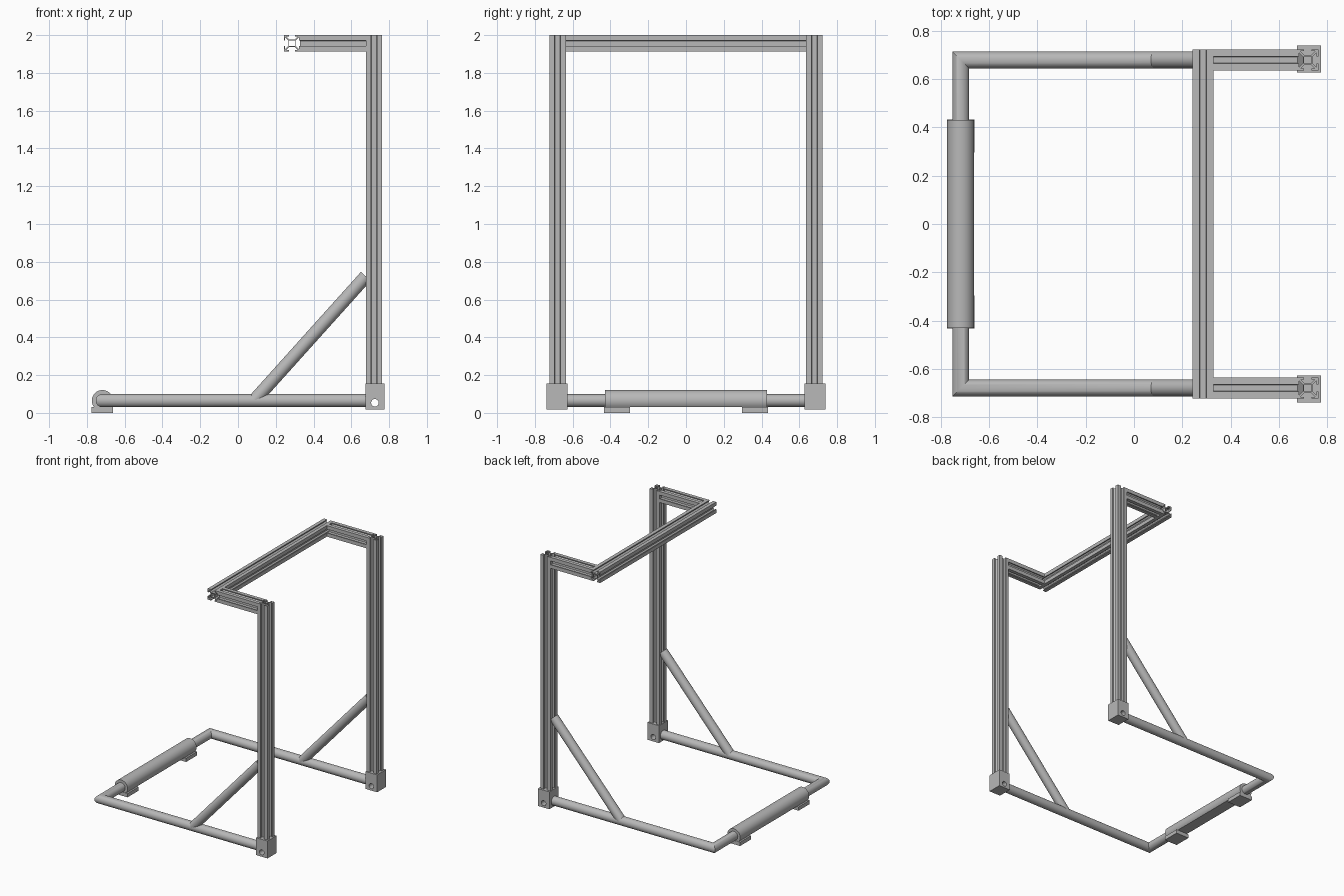
import bpy, bmesh
from math import sin, cos, pi, radians
from mathutils import Vector

if "Cube" in bpy.data.objects:
    bpy.data.objects.remove(bpy.data.objects["Cube"])

GREY = (0.48, 0.48, 0.48, 1)
steel = bpy.data.materials.new("grey metal")
steel.use_nodes = True
steel.diffuse_color = GREY
steel.node_tree.nodes["Principled BSDF"].inputs["Base Color"].default_value = GREY

AXES = {"X": (radians(90), 0, radians(90)), "Y": (radians(90), 0, 0), "Z": (0, 0, 0)}


def finish(ob):
    """Clean the mesh, shade it and give it the metal colour."""
    bm = bmesh.new()
    bm.from_mesh(ob.data)
    bmesh.ops.remove_doubles(bm, verts=bm.verts, dist=0.0001)
    bmesh.ops.recalc_face_normals(bm, faces=bm.faces)
    bm.to_mesh(ob.data)
    bm.free()
    ob.data.materials.clear()
    ob.data.materials.append(steel)
    bpy.ops.object.select_all(action="DESELECT")
    ob.select_set(True)
    bpy.context.view_layer.objects.active = ob
    bpy.ops.object.shade_smooth_by_angle(angle=radians(35))
    return ob


def prism(name, loops, centre, length, axis):
    """Extrude a closed profile (further loops are holes) along an axis."""
    cu = bpy.data.curves.new(name, "CURVE")
    cu.dimensions, cu.fill_mode, cu.extrude = "2D", "BOTH", length / 2
    for loop in loops:
        sp = cu.splines.new("POLY")
        sp.points.add(len(loop) - 1)
        for p, (x, y) in zip(sp.points, loop):
            p.co = (x, y, 0, 1)
        sp.use_cyclic_u = True
    ob = bpy.data.objects.new(name, cu)
    bpy.context.collection.objects.link(ob)
    ob.location, ob.rotation_euler = centre, AXES[axis]
    bpy.ops.object.select_all(action="DESELECT")
    ob.select_set(True)
    bpy.context.view_layer.objects.active = ob
    bpy.ops.object.convert(target="MESH")
    return finish(bpy.context.view_layer.objects.active)


def rect(w, h):
    return [(-w / 2, -h / 2), (w / 2, -h / 2), (w / 2, h / 2), (-w / 2, h / 2)]


def circle(r, n, cx=0, cy=0):
    return [(cx + r * cos(2 * pi * i / n), cy + r * sin(2 * pi * i / n)) for i in range(n)]


# Slotted rail profile: one quarter turned four times, with a square bore
H, SLOT, LIP, CORE = 0.0435, 0.015, 0.036, 0.019
half = [(CORE, 0.013), (LIP, 0.03), (LIP, SLOT), (H, SLOT)]
quarter = half + [(H, H)] + [(y, x) for x, y in reversed(half)]
outline = []
for turn in range(4):
    outline += quarter
    quarter = [(-y, x) for x, y in quarter]
RAIL = [outline, rect(0.03, 0.03)]

SIDE, POST_X, BEAM_X, TUBE_Z, TUBE_R = 0.68, 0.72, 0.286, 0.065, 0.035
TOP = 2 - H
FRONT_X = -0.718

for side, s in (("left", 1), ("right", -1)):
    y = s * SIDE
    prism(side + "_post", RAIL, (POST_X, y, 1.075), 1.85, "Z")
    prism(side + "_top_arm", RAIL, ((BEAM_X + POST_X) / 2, y, TOP), POST_X - BEAM_X - 2 * H, "X")
    # Corner block with a bolt hole through it
    prism(side + "_corner_block", [rect(0.1, 0.137), circle(0.02, 24, 0, -0.034)],
          (0.725, s * 0.683, 0.0875), 0.112, "Y")
    # Diagonal brace
    a, b = Vector((0.088, y, 0.068)), Vector((0.677, y, 0.723))
    bpy.ops.mesh.primitive_cylinder_add(vertices=32, radius=TUBE_R, depth=(b - a).length,
                                        location=(a + b) / 2)
    brace = bpy.context.object
    brace.name = side + "_brace"
    brace.rotation_euler = (b - a).to_track_quat("Z", "Y").to_euler()
    finish(brace)
    # Foot plate under the sleeve
    prism(side + "_foot", [rect(0.114, 0.03)], (FRONT_X, s * 0.365, 0.015), 0.136, "Y")

prism("top_beam", RAIL, (BEAM_X, 0, TOP), 2 * (SIDE + H), "Y")

# Round sleeve with a flat underside
arc = [radians(-38 + 256 * i / 28) for i in range(29)]
prism("sleeve", [[(0.056 * cos(t), 0.056 * sin(t)) for t in arc]],
      (FRONT_X, 0, TUBE_Z), 0.86, "Y")

# U-shaped base tube with mitred corners
path = [((0.685, -SIDE), (0, 1)), ((FRONT_X, -SIDE), (1, 1)),
        ((FRONT_X, SIDE), (1, -1)), ((0.685, SIDE), (0, -1))]
bm = bmesh.new()
rings = [[bm.verts.new((px + nx * u, py + ny * u, TUBE_Z + v)) for u, v in circle(TUBE_R, 32)]
         for (px, py), (nx, ny) in path]
for r0, r1 in zip(rings, rings[1:]):
    for i in range(32):
        j = (i + 1) % 32
        bm.faces.new((r0[i], r0[j], r1[j], r1[i]))
bm.faces.new(rings[0])
bm.faces.new(rings[-1])
me = bpy.data.meshes.new("base_tube")
bm.to_mesh(me)
bm.free()
base = bpy.data.objects.new("base_tube", me)
bpy.context.collection.objects.link(base)
finish(base)
